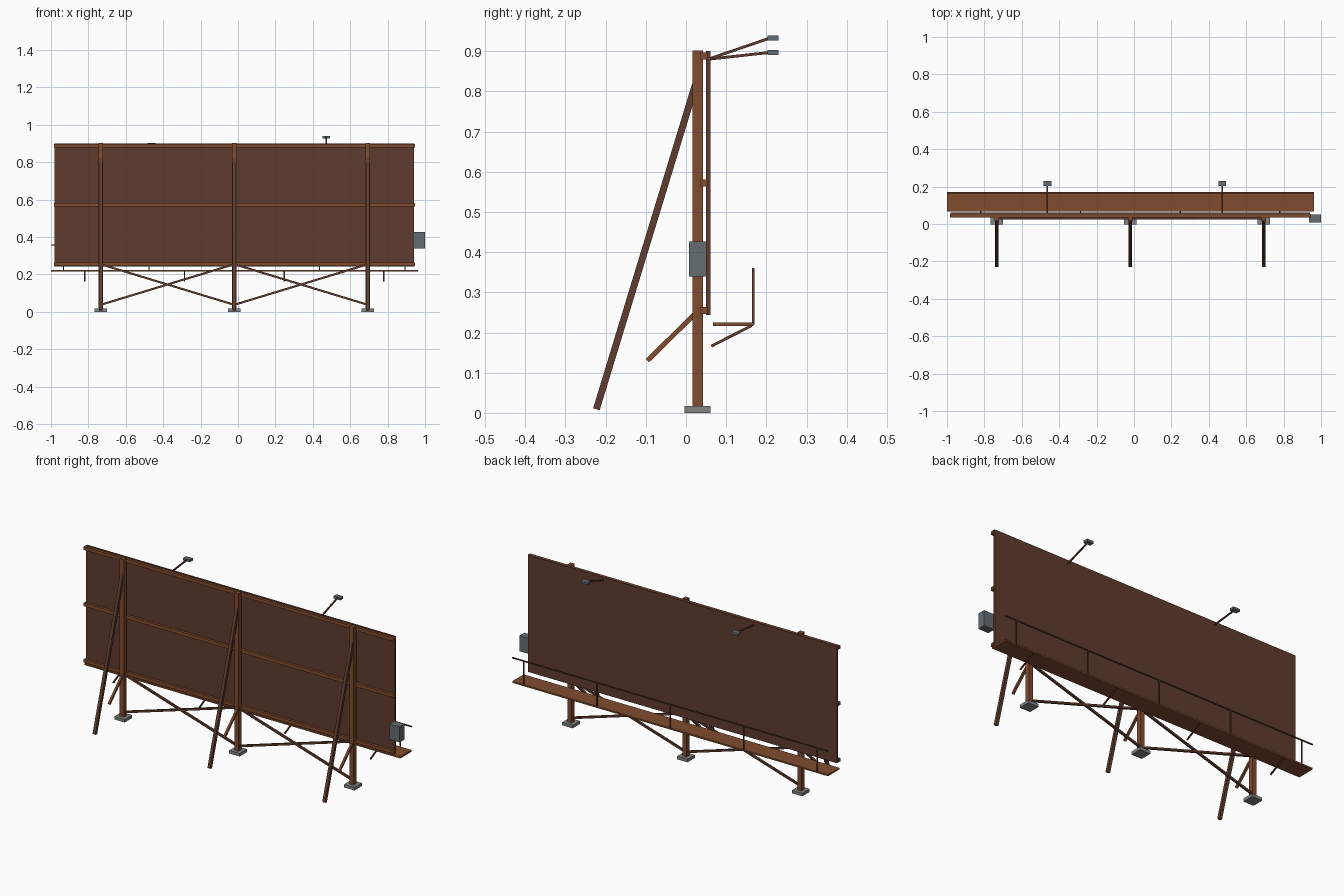
import bpy
from mathutils import Vector

default = bpy.data.objects.get("Cube")
if default:
    bpy.data.objects.remove(default, do_unlink=True)


def material(name, r, g, b):
    m = bpy.data.materials.new(name)
    m.use_nodes = True
    m.diffuse_color = (r, g, b, 1)
    m.node_tree.nodes["Principled BSDF"].inputs["Base Color"].default_value = (r, g, b, 1)
    return m


wood = material("warm_wood", 0.22, 0.072, 0.028)
dark = material("dark_brown", 0.115, 0.045, 0.028)
steel = material("blue_grey_steel", 0.13, 0.155, 0.168)
concrete = material("grey_concrete", 0.23, 0.23, 0.225)


def box(name, x, y, z, mat):
    """Box from (low, high) ranges on each axis."""
    lows, highs = zip(x, y, z)
    bpy.ops.mesh.primitive_cube_add(size=1, location=(Vector(lows) + Vector(highs)) / 2)
    ob = bpy.context.object
    ob.name = name
    ob.scale = Vector(highs) - Vector(lows)
    bpy.ops.object.transform_apply(location=False, rotation=False, scale=True)
    ob.data.materials.append(mat)
    return ob


def beam(name, a, b, thick, mat):
    """Square bar running from point a to point b."""
    a, b = Vector(a), Vector(b)
    h, half = thick / 2, (b - a).length / 2
    ob = box(name, (-h, h), (-h, h), (-half, half), mat)
    ob.rotation_euler = (b - a).to_track_quat('Z', 'Y').to_euler()
    ob.location = (a + b) / 2
    return ob


def around(c, w):
    return (c - w / 2, c + w / 2)


MID, BAY = -0.02, 0.714
post_xs = [MID + BAY * i for i in (-1, 0, 1)]
POST_Y = 0.029

# Sign panel and the rails that carry it
box("sign_panel", (-0.98, 0.94), (0.05, 0.061), (0.243, 0.9), dark)
for name, z in (("bottom", 0.255), ("middle", 0.572), ("top", 0.888)):
    box(name + "_rail", (-0.985, 0.945), (0.036, 0.054), around(z, 0.018), wood)

# Posts, footings and raking supports
for x in post_xs:
    box("post", around(x, 0.026), around(POST_Y, 0.026), (0.012, 0.902), wood)
    box("footing", around(x, 0.065), around(POST_Y, 0.065), (0, 0.017), concrete)
    beam("raking_brace", (x, -0.223, 0.009), (x, 0.025, 0.822), 0.017, dark)
    beam("short_strut", (x, -0.096, 0.13), (x, 0.024, 0.248), 0.012, wood)

# Crossed braces between the posts
for left, right in zip(post_xs, post_xs[1:]):
    for start, end in ((0.255, 0.038), (0.038, 0.255)):
        beam("cross_brace", (left, POST_Y, start), (right, POST_Y, end), 0.011, dark)

# Catwalk with handrail and brackets
box("catwalk", (-1, 0.962), (0.067, 0.168), (0.216, 0.225), wood)
box("handrail", (-1, 0.962), around(0.167, 0.006), around(0.357, 0.006), dark)
for i in range(5):
    x = MID + 0.456 * (i - 2)
    box("handrail_post", around(x, 0.006), around(0.167, 0.006), (0.22, 0.357), dark)
for i in range(4):
    x = MID + 0.533 * (i - 1.5)
    beam("catwalk_bracket", (x, 0.063, 0.166), (x, 0.163, 0.217), 0.007, dark)

# Lamps on arms
for x, z in ((-0.463, 0.897), (0.472, 0.933)):
    beam("lamp_arm", (x, 0.055, 0.88), (x, 0.21, z), 0.007, dark)
    box("lamp_head", around(x, 0.042), (0.203, 0.23), around(z, 0.013), steel)

# Electrical box on the end
box("electrical_box", (0.936, 1), (0.007, 0.051), (0.339, 0.426), steel)
